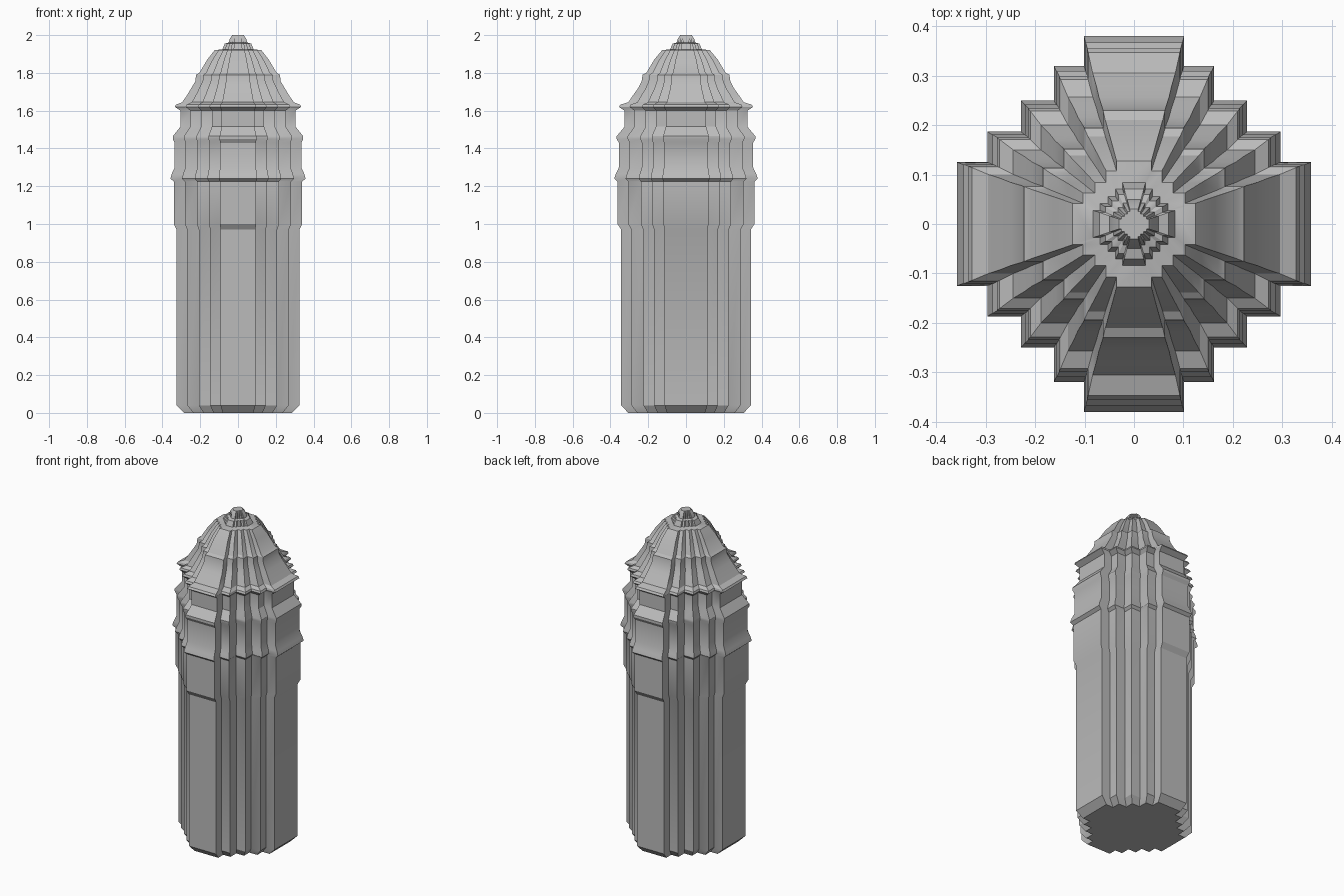
import bpy, bmesh, math

cube = bpy.data.objects.get("Cube")
if cube:
    bpy.data.objects.remove(cube, do_unlink=True)

stone = bpy.data.materials.new("grey stone")
stone.use_nodes = True
GREY = (0.5, 0.5, 0.5, 1)
stone.diffuse_color = GREY
stone.node_tree.nodes["Principled BSDF"].inputs["Base Color"].default_value = GREY

# Stepped plan: the tread positions as fractions of the half width and half depth
X_STEPS = (1, 0.828, 0.639, 0.453, 0.283)
Y_STEPS = (0.329, 0.492, 0.658, 0.842, 1)


def plan():
    quarter = []
    for i, (x, y) in enumerate(zip(X_STEPS, Y_STEPS)):
        if i:
            quarter.append((x, Y_STEPS[i - 1]))
        quarter.append((x, y))
    half = quarter + [(-x, y) for x, y in reversed(quarter)]
    return half + [(-x, -y) for x, y in half]


def loft(name, levels):
    """Skin the stepped plan through (height, half width, half depth) levels."""
    bm = bmesh.new()
    outline = plan()
    rings = [[bm.verts.new((x * w, y * d, z)) for x, y in outline]
             for z, w, d in levels]
    n = len(outline)
    for low, high in zip(rings, rings[1:]):
        for i in range(n):
            j = (i + 1) % n
            bm.faces.new((low[i], low[j], high[j], high[i]))
    bm.faces.new(list(reversed(rings[0])))
    bm.faces.new(rings[-1])
    mesh = bpy.data.meshes.new(name)
    bm.to_mesh(mesh)
    bm.free()
    mesh.materials.append(stone)
    obj = bpy.data.objects.new(name, mesh)
    bpy.context.collection.objects.link(obj)
    bpy.ops.object.select_all(action="DESELECT")
    obj.select_set(True)
    bpy.context.view_layer.objects.active = obj
    bpy.ops.object.shade_smooth_by_angle(angle=math.radians(30))
    return obj


# Shaft, cornices, stepped dome and finial as one continuous tower
loft("stepped_tower", [
    # shaft with chamfered foot
    (0, 0.285, 0.306), (0.04, 0.325, 0.343), (0.97, 0.325, 0.343),
    # collar and lower cornice
    (1.0, 0.34, 0.363), (1.225, 0.34, 0.363), (1.24, 0.358, 0.38),
    (1.265, 0.351, 0.372), (1.3, 0.335, 0.355),
    # middle cornice
    (1.43, 0.335, 0.355), (1.45, 0.345, 0.367), (1.465, 0.345, 0.367),
    (1.515, 0.305, 0.325),
    # upper cornice
    (1.6, 0.305, 0.325), (1.62, 0.335, 0.355), (1.632, 0.328, 0.347),
    (1.645, 0.295, 0.305),
    # stepped dome
    (1.685, 0.268, 0.278), (1.715, 0.25, 0.256), (1.755, 0.226, 0.235),
    (1.79, 0.222, 0.23), (1.8, 0.205, 0.21), (1.87, 0.163, 0.168),
    (1.92, 0.124, 0.127),
    # finial
    (1.925, 0.083, 0.084), (1.955, 0.07, 0.071), (1.96, 0.05, 0.05),
    (1.98, 0.044, 0.044), (2.0, 0.03, 0.03),
])
